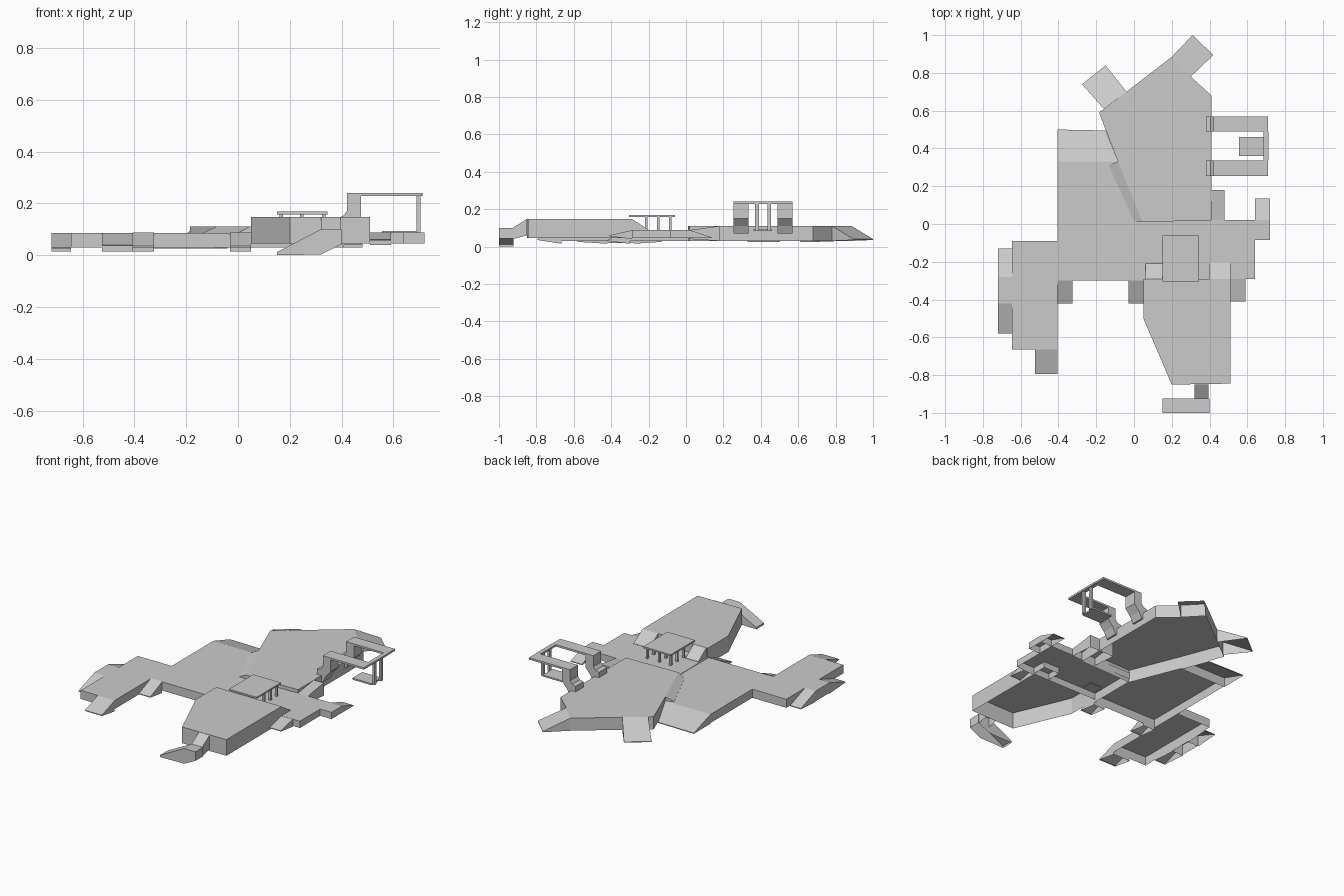
import bpy, bmesh
from mathutils import Vector


def finish(name, bm):
    me = bpy.data.meshes.new(name)
    bm.to_mesh(me)
    bm.free()
    ob = bpy.data.objects.new(name, me)
    bpy.context.collection.objects.link(ob)
    return ob


def skirt(name, pts, top, low):
    """Open-bottomed slab: top face and side walls. top/low: number or one value per corner."""
    n = len(pts)
    top = top if isinstance(top, (list, tuple)) else [top] * n
    low = low if isinstance(low, (list, tuple)) else [low] * n
    rows = list(zip(pts, top, low))
    area = sum(pts[i - 1][0] * pts[i][1] - pts[i][0] * pts[i - 1][1] for i in range(n))
    if area < 0:
        rows.reverse()
    bm = bmesh.new()
    a = [bm.verts.new((*p, t)) for p, t, b in rows]
    b = [bm.verts.new((*p, d)) for p, t, d in rows]
    bm.faces.new(a)
    for i in range(n):
        j = (i + 1) % n
        bm.faces.new((b[i], b[j], a[j], a[i]))
    return finish(name, bm)


def rect(x0, x1, y0, y1):
    return [(x0, y0), (x1, y0), (x1, y1), (x0, y1)]


def ramp(name, x0, x1, y_in, y_out, t_in, t_out, b_in, b_out):
    """Ramp running along y from the inner to the outer end."""
    return skirt(name, [(x0, y_in), (x1, y_in), (x1, y_out), (x0, y_out)],
                 [t_in, t_in, t_out, t_out], [b_in, b_in, b_out, b_out])


def box(name, x0, x1, y0, y1, z0, z1):
    bm = bmesh.new()
    bmesh.ops.create_cube(bm, size=1)
    for v in bm.verts:
        v.co = Vector(((x0, x1)[v.co.x > 0], (y0, y1)[v.co.y > 0], (z0, z1)[v.co.z > 0]))
    return finish(name, bm)


def extrude_y(name, prof, y0, y1):
    """Closed x-z profile extruded along y."""
    bm = bmesh.new()
    a = [bm.verts.new((x, y0, z)) for x, z in prof]
    f = bm.faces.new(a)
    r = bmesh.ops.extrude_face_region(bm, geom=[f])
    for v in r['geom']:
        if isinstance(v, bmesh.types.BMVert):
            v.co.y = y1
    bmesh.ops.recalc_face_normals(bm, faces=bm.faces)
    return finish(name, bm)


# north plateau with its two angled tip ramps and the slope to the west platform
skirt("north_plateau", [(-0.185, 0.59), (-0.04, 0.70), (0.2, 0.885), (0.3, 0.78), (0.41, 0.68),
                        (0.41, 0.02), (0.045, 0.01), (-0.085, 0.33)], 0.11, 0.03)
skirt("northeast_ramp", [(0.2, 0.885), (0.31, 1.0), (0.42, 0.895), (0.3, 0.78)],
      [0.11, 0.04, 0.04, 0.11], [0.03, 0.035, 0.035, 0.03])
skirt("northwest_ramp", [(-0.16, 0.61), (-0.275, 0.74), (-0.15, 0.84), (-0.04, 0.70)],
      [0.11, 0.035, 0.035, 0.11], [0.025, 0.03, 0.03, 0.025])
skirt("plateau_side_slope", [(-0.085, 0.33), (-0.135, 0.31), (0.0, 0.015), (0.045, 0.01)],
      [0.11, 0.086, 0.086, 0.11], 0.06)

# west platform and its back slope
skirt("west_platform", [(-0.405, -0.3), (0.05, -0.3), (0.05, 0.01), (-0.085, 0.33), (-0.405, 0.33)],
      0.085, 0.03)
skirt("west_back_slope", [(-0.405, 0.33), (-0.085, 0.33), (-0.15, 0.495), (-0.405, 0.5)],
      [0.085, 0.085, 0.03, 0.03], [0.025] * 4)

# west arm with side landing and ramps
skirt("west_arm", rect(-0.645, -0.405, -0.665, -0.09), 0.085, 0.03)
ramp("west_arm_front_ramp", -0.525, -0.405, -0.665, -0.795, 0.085, 0.04, 0.015, 0.035)
skirt("west_side_landing", rect(-0.72, -0.645, -0.42, -0.28), 0.085, 0.02)
for y_in, y_out, tag in ((-0.42, -0.58, "front"), (-0.28, -0.13, "back")):
    ramp("west_side_ramp_" + tag, -0.72, -0.645, y_in, y_out, 0.085, 0.03, 0.015, 0.025)

# small front ramps
for i, (x0, x1, y, b) in enumerate(((-0.405, -0.325, -0.3, 0.015), (-0.03, 0.05, -0.3, 0.015),
                                    (0.51, 0.59, -0.29, 0.04))):
    ramp(f"front_ramp_{i}", x0, x1, y, y - 0.12, 0.087, b + 0.02, b, b + 0.015)

# middle platform, east landing, ramps up to neighbours
skirt("middle_platform", rect(0.05, 0.64, -0.29, 0.02), 0.088, 0.045)
skirt("east_landing", rect(0.64, 0.72, -0.085, 0.02), 0.088, 0.045)
ramp("east_landing_ramp", 0.64, 0.72, 0.02, 0.135, 0.088, 0.05, 0.045, 0.045)
ramp("plateau_ramp", 0.31, 0.48, 0.02, 0.18, 0.088, 0.11, 0.04, 0.03)
ramp("front_platform_ramp_east", 0.4, 0.51, -0.29, -0.2, 0.148, 0.09, 0.05, 0.05)
ramp("front_platform_ramp_west", 0.06, 0.15, -0.29, -0.21, 0.148, 0.09, 0.085, 0.085)

# front platform, bridge and landing ramp
skirt("front_platform", [(0.05, -0.29), (0.05, -0.5), (0.2, -0.85), (0.51, -0.845), (0.51, -0.29)],
      0.148, 0.045)
ramp("front_bridge", 0.32, 0.395, -0.85, -0.925, 0.148, 0.1, 0.06, 0.04)
skirt("front_landing", [(0.15, -1), (0.32, -1), (0.4, -1), (0.4, -0.923), (0.32, -0.923), (0.15, -0.923)],
      [0.012, 0.1, 0.1, 0.1, 0.1, 0.012], [0, 0.003, 0.042, 0.042, 0.003, 0])

# raised deck on posts
box("raised_deck", 0.15, 0.345, -0.305, -0.06, 0.158, 0.168)
for x in (0.16, 0.24, 0.325):
    for y in (-0.22, -0.155, -0.09):
        box("deck_post", x, x + 0.013, y, y + 0.013, 0.088, 0.16)

# overhead frame: two bracket arms, cross beam, hanging cradle
arm = [(0.38, 0.11), (0.38, 0.145), (0.405, 0.15), (0.42, 0.17), (0.42, 0.24), (0.71, 0.24),
       (0.71, 0.228), (0.475, 0.228), (0.475, 0.15), (0.44, 0.11), (0.42, 0.07), (0.405, 0.07)]
for y0 in (0.255, 0.49):
    extrude_y("frame_arm", arm, y0, y0 + 0.08)
box("frame_cross_beam", 0.685, 0.712, 0.335, 0.49, 0.228, 0.24)
box("cradle_floor", 0.555, 0.69, 0.36, 0.46, 0.083, 0.093)
for y in (0.37, 0.435):
    box("cradle_post", 0.69, 0.705, y, y + 0.02, 0.083, 0.23)
